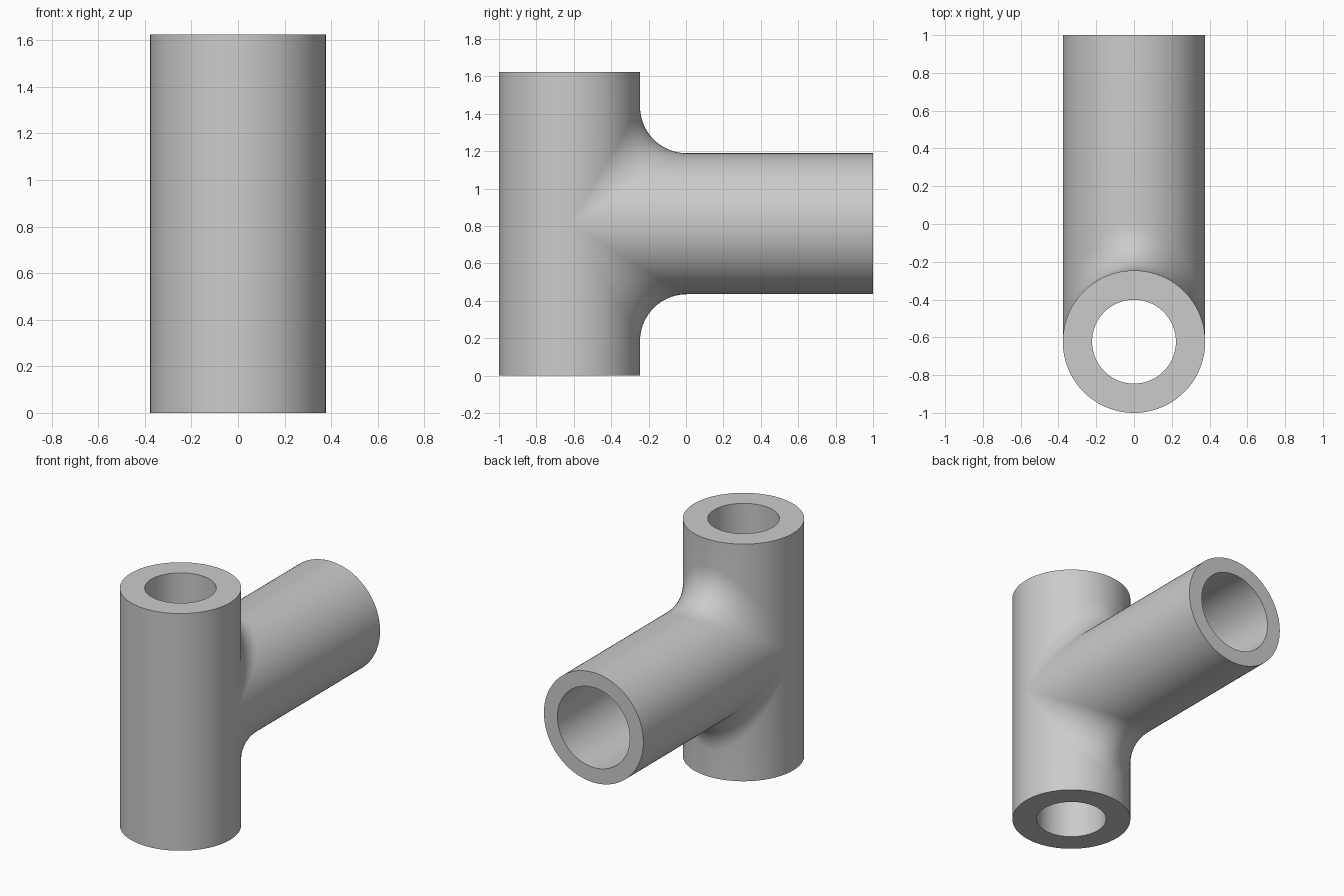
import bpy, bmesh
from math import sin, cos, pi
from mathutils import Vector

if "Cube" in bpy.data.objects:
    bpy.data.objects.remove(bpy.data.objects["Cube"])

R, FILLET = 0.377, 0.25            # outer radius, fillet radius
HEIGHT, BACK = 1.625, 1.0          # top of the upright, end of the branch
AXIS_Y, AXIS_Z = -1 + R, HEIGHT / 2
RUN_BORE, BRANCH_BORE = 0.222, 0.274
STEPS, ARC = 48, 14

origin = Vector((0, AXIS_Y, AXIS_Z))
half = HEIGHT / 2
reach = BACK - AXIS_Y


def back_profile(a, side):
    """Line down the upright, round the fillet and out along the branch."""
    s, c = sin(a), max(cos(a), 0)
    centre = Vector((s, c, c)) * (R + FILLET)
    d1, d2 = Vector((-s, -c, 0)), Vector((-s, 0, -c))
    spread = d1.angle(d2)
    points = [Vector((R * s, R * c, half))]
    for i in range(ARC + 1):
        t = i / ARC
        if spread < 1e-4:
            d = d1
        else:
            d = (d1 * sin((1 - t) * spread) + d2 * sin(t * spread)) / sin(spread)
        points.append(centre + d * FILLET)
    points.append(Vector((R * s, reach, R * c)))
    return [origin + Vector((p.x, p.y, p.z * side)) for p in points]


def front_profile(a):
    return [origin + Vector((R * sin(a), R * cos(a), z)) for z in (half, 0, -half)]


def loft(bm, rows):
    grid = [[bm.verts.new(p) for p in row] for row in rows]
    for r0, r1 in zip(grid, grid[1:]):
        for j in range(len(r0) - 1):
            bm.faces.new((r0[j], r0[j + 1], r1[j + 1], r1[j]))


# Outer skin: filleted back halves, plain front half, flat ends
bm = bmesh.new()
angles = [-pi / 2 + pi * i / STEPS for i in range(STEPS + 1)]
for side in (1, -1):
    loft(bm, [back_profile(a, side) for a in angles])
loft(bm, [front_profile(a + pi) for a in angles])
bmesh.ops.remove_doubles(bm, verts=bm.verts[:], dist=0.0002)
bmesh.ops.holes_fill(bm, edges=[e for e in bm.edges if e.is_boundary], sides=0)
bmesh.ops.recalc_face_normals(bm, faces=bm.faces[:])
mesh = bpy.data.meshes.new("pipe_tee")
bm.to_mesh(mesh)
bm.free()
tee = bpy.data.objects.new("pipe_tee", mesh)
bpy.context.collection.objects.link(tee)

# Plain grey material
grey = bpy.data.materials.new("plain grey")
grey.use_nodes = True
colour = (0.6, 0.6, 0.6, 1)
grey.diffuse_color = colour
grey.node_tree.nodes["Principled BSDF"].inputs["Base Color"].default_value = colour
mesh.materials.append(grey)


def bore(name, radius, depth, location, rotation):
    """Drill a round hole through the tee."""
    bpy.ops.mesh.primitive_cylinder_add(vertices=96, radius=radius, depth=depth,
                                        location=location, rotation=rotation)
    cutter = bpy.context.object
    cutter.name = name
    cutter.hide_render = True
    cutter.data.materials.append(grey)
    cut = tee.modifiers.new(name, 'BOOLEAN')
    cut.operation, cut.solver, cut.object = 'DIFFERENCE', 'EXACT', cutter
    bpy.context.view_layer.objects.active = tee
    bpy.ops.object.modifier_apply(modifier=name)
    bpy.data.objects.remove(cutter)


# Bores of the upright and the branch
bore("run_bore", RUN_BORE, HEIGHT + 0.2, origin, (0, 0, 0))
length = reach + 0.1
bore("branch_bore", BRANCH_BORE, length,
     origin + Vector((0, length / 2, 0)), (pi / 2, 0, 0))

# Smooth walls with crisp rims
bpy.ops.object.select_all(action='DESELECT')
tee.select_set(True)
bpy.context.view_layer.objects.active = tee
bpy.ops.object.shade_smooth_by_angle(angle=0.6)
